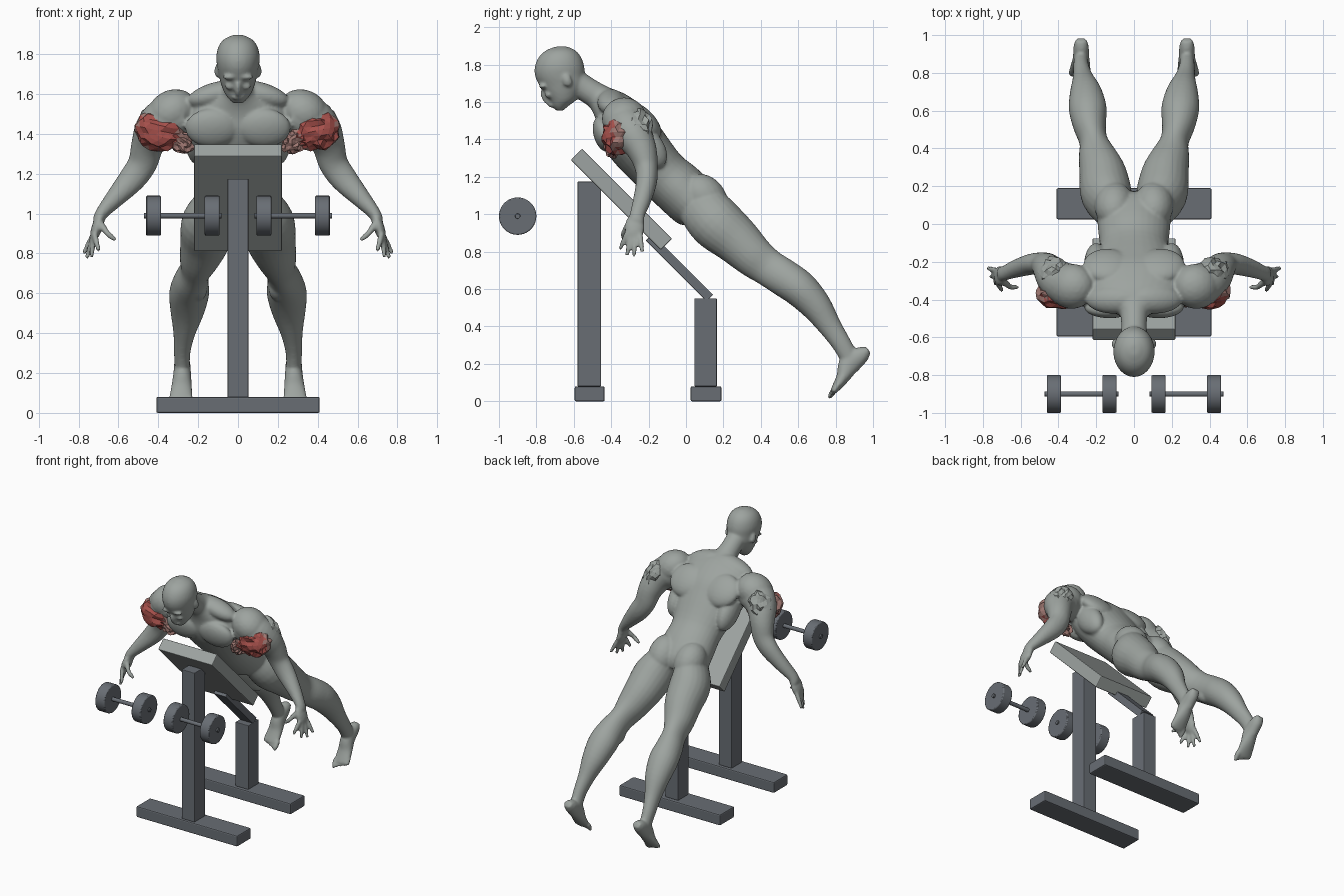
import bpy, bmesh, math, random
from mathutils import Vector, Matrix

old = bpy.data.objects.get("Cube")
if old:
    bpy.data.objects.remove(old, do_unlink=True)
random.seed(4)


def material(name, r, g, b):
    m = bpy.data.materials.new(name)
    m.use_nodes = True
    m.diffuse_color = (r, g, b, 1)
    m.node_tree.nodes["Principled BSDF"].inputs["Base Color"].default_value = (r, g, b, 1)
    return m


SKIN = material("grey skin", .34, .37, .35)
FRAME = material("frame grey", .14, .155, .175)
PAD = material("pad grey", .34, .37, .36)
RED = material("muscle red", .38, .08, .07)
FADED = material("faded red", .35, .19, .17)


def make(name, bm, *mats):
    bmesh.ops.recalc_face_normals(bm, faces=bm.faces)
    me = bpy.data.meshes.new(name)
    bm.to_mesh(me)
    bm.free()
    ob = bpy.data.objects.new(name, me)
    bpy.context.collection.objects.link(ob)
    for m in mats:
        me.materials.append(m)
    return ob


def box(name, center, size, mat, tilt=0, bevel=.008):
    bm = bmesh.new()
    bmesh.ops.create_cube(bm, size=1, matrix=Matrix.Diagonal((*size, 1)))
    ob = make(name, bm, mat)
    ob.location = center
    ob.rotation_euler.x = math.radians(tilt)
    b = ob.modifiers.new("bevel", "BEVEL")
    b.width, b.segments = bevel, 2
    return ob


def ball(bm, s, c, r, tilt=0, lean=0):
    """Ellipsoid, tilted about x and leaned about y, on side s."""
    turn = Matrix.Rotation(math.radians(lean * s), 4, 'Y') @ Matrix.Rotation(math.radians(tilt), 4, 'X')
    m = Matrix.Translation((c[0] * s, c[1], c[2])) @ turn @ Matrix.Diagonal((*r, 1))
    return bmesh.ops.create_icosphere(bm, subdivisions=3, radius=1, matrix=m)["verts"]


def smooth_path(rows, steps=4):
    """Catmull-Rom through the section rows."""
    out = []
    for i in range(len(rows) - 1):
        a, b, c, d = (rows[min(max(i + k, 0), len(rows) - 1)] for k in (-1, 0, 1, 2))
        for j in range(steps):
            t = j / steps
            out.append([q + .5 * t * (r - p + t * (2*p - 5*q + 4*r - e + t * (3*(q - r) + e - p)))
                        for p, q, r, e in zip(a, b, c, d)])
    return out + [list(rows[-1])]


def loft(bm, s, rows, n=24, flat=False):
    """Tube through rows of x, y, z, half width, half depth."""
    rows = smooth_path(rows)
    rings = []
    for i, (x, y, z, w, d) in enumerate(rows):
        p, q = rows[max(i - 1, 0)], rows[min(i + 1, len(rows) - 1)]
        t = Vector((0, 0, 1)) if flat else Vector([q[k] - p[k] for k in range(3)]).normalized()
        u = (Vector((1, 0, 0)) - t * t.x).normalized()
        v = t.cross(u)
        ring = []
        for k in range(n):
            a = math.tau * k / n
            co = Vector((x, y, z)) + u * w * math.cos(a) + v * d * math.sin(a)
            ring.append(bm.verts.new((co.x * s, co.y, co.z)))
        rings.append(ring)
    for a, b in zip(rings, rings[1:]):
        for k in range(n):
            bm.faces.new((a[k], a[k - 1], b[k - 1], b[k]))
    bm.faces.new(rings[0])
    bm.faces.new(rings[-1])


def finger(bm, s, a, b, r):
    mid = [(p + q) / 2 for p, q in zip(a, b)]
    loft(bm, s, [(*a, r, r), (*mid, r, r), (*b, r * .75, r * .75)], 10)
    ball(bm, s, b, (r * .75,) * 3)


# Trunk and neck
body = bmesh.new()
loft(body, 1, [(0, -.60, 1.71, .07, .07), (0, -.52, 1.66, .068, .068), (0, -.46, 1.62, .09, .075),
               (0, -.39, 1.555, .23, .115), (0, -.33, 1.47, .27, .15), (0, -.26, 1.37, .245, .155),
               (0, -.13, 1.22, .185, .14), (0, -.03, 1.13, .19, .145), (0, .06, 1.04, .19, .135),
               (0, .10, .99, .12, .09)], 32)

# Head, as level rings from chin to crown
loft(body, 1, [(0, -.675, 1.555, .025, .02), (0, -.672, 1.58, .05, .045), (0, -.66, 1.61, .07, .072),
               (0, -.66, 1.65, .085, .10), (0, -.66, 1.69, .095, .125), (0, -.674, 1.74, .105, .133),
               (0, -.676, 1.79, .109, .132), (0, -.674, 1.84, .097, .113), (0, -.67, 1.875, .07, .08),
               (0, -.665, 1.897, .025, .03)], 32, True)
ball(body, 1, (0, -.752, 1.625), (.017, .02, .045), 25)
ball(body, 1, (0, -.715, 1.583), (.03, .02, .014))

for s in (1, -1):
    # Face and ears
    ball(body, s, (.04, -.765, 1.685), (.038, .022, .014))
    ball(body, s, (.04, -.735, 1.64), (.025, .02, .02))
    ball(body, s, (.105, -.635, 1.715), (.013, .024, .036), 20)
    # Chest, shoulder blade, neck slope and seat muscles
    ball(body, s, (.13, -.44, 1.43), (.135, .055, .10), 15)
    ball(body, s, (.14, -.22, 1.50), (.13, .055, .12), 42)
    ball(body, s, (.11, -.40, 1.60), (.15, .075, .06), 0, 15)
    ball(body, s, (.20, -.22, 1.37), (.065, .09, .15), 42)
    ball(body, s, (.105, .10, 1.09), (.105, .11, .14), 42)
    # Leg
    loft(body, s, [(.10, .07, 1.06, .10, .13), (.145, .155, .96, .135, .145), (.165, .265, .865, .125, .13),
                   (.195, .36, .775, .10, .112), (.215, .44, .715, .075, .10), (.235, .525, .66, .088, .10),
                   (.245, .61, .60, .10, .097), (.255, .695, .51, .085, .083), (.27, .77, .40, .055, .062),
                   (.28, .83, .31, .042, .052), (.28, .87, .24, .038, .05)])
    ball(body, s, (.20, .50, .62), (.045, .05, .07), 50)
    # Foot and toes
    loft(body, s, [(.28, .975, .275, .028, .02), (.28, .94, .25, .04, .045), (.28, .875, .20, .044, .058),
                   (.283, .84, .13, .052, .037), (.287, .80, .07, .06, .022), (.288, .785, .05, .055, .016)])
    for i in range(5):
        x = .238 + .024 * i
        finger(body, s, (x, .80, .07), (x, .768 + .006 * i, .024 + .008 * i), .017 if i == 0 else .013)
    # Shoulder, arm and forearm
    ball(body, s, (.33, -.33, 1.51), (.13, .12, .11), 0, 30)
    loft(body, s, [(.26, -.34, 1.50, .10, .10), (.36, -.32, 1.47, .115, .115), (.42, -.28, 1.42, .10, .10),
                   (.455, -.235, 1.34, .082, .08), (.48, -.212, 1.25, .073, .062), (.535, -.212, 1.17, .067, .056),
                   (.62, -.235, 1.075, .048, .048), (.685, -.26, 1.0, .032, .04), (.70, -.265, .96, .03, .042)])
    # Hand
    ball(body, s, (.708, -.275, .93), (.027, .053, .075), 0, -18)
    for y0, tip in ((-.313, (.70, -.35, .82)), (-.292, (.735, -.315, .785)),
                    (-.268, (.757, -.278, .782)), (-.246, (.772, -.235, .805))):
        finger(body, s, (.722, y0, .90), tip, .015)
    finger(body, s, (.695, -.30, .955), (.655, -.335, .90), .018)
    finger(body, s, (.655, -.335, .90), (.62, -.335, .872), .015)

figure = make("figure", body, SKIN)
fuse = figure.modifiers.new("fuse", "REMESH")
fuse.mode, fuse.voxel_size, fuse.use_smooth_shade = 'VOXEL', .009, True
soft = figure.modifiers.new("soften", "SMOOTH")
soft.factor, soft.iterations = .5, 4

# Torn red upper-arm muscles with ragged grey edges
for s, side in ((1, "left"), (-1, "right")):
    bm = bmesh.new()
    core = Vector((.40 * s, -.40, 1.41))
    ball(bm, s, (.39, -.365, 1.415), (.125, .085, .10), 0, -12)
    ball(bm, s, (.29, -.39, 1.365), (.075, .045, .05), 0, -35)
    ball(bm, s, (.425, -.27, 1.45), (.075, .095, .12), 0, -25)
    bm.normal_update()
    for v in bm.verts:
        v.co += v.normal * random.uniform(-.013, .011)
    for f in bm.faces:
        c = f.calc_center_median()
        d = (c - core).length + random.uniform(-.012, .012)
        f.material_index = 2 if c.y > -.30 or c.z > 1.52 else 0 if d < .105 else 1
    make(side + "_arm_muscle", bm, RED, FADED, SKIN)

# Bench
box("front_foot_bar", (0, -.515, .04), (.82, .16, .08), FRAME)
box("rear_foot_bar", (0, .107, .04), (.82, .165, .08), FRAME)
box("front_post", (0, -.517, .627), (.105, .125, 1.095), FRAME, 0, .004)
box("rear_post", (0, .105, .315), (.105, .12, .47), FRAME, 0, .004)
box("slanted_beam", (0, -.035, .715), (.10, .46, .05), FRAME, -45, .004)
box("chest_pad", (0, -.345, 1.08), (.44, .68, .085), PAD, -45, .006)


# Dumbbells
def rod(name, x, radius, length, bevel):
    bm = bmesh.new()
    bmesh.ops.create_cone(bm, cap_ends=True, segments=40, radius1=radius, radius2=radius, depth=length,
                          matrix=Matrix.Rotation(math.pi / 2, 4, 'Y'))
    ob = make(name, bm, FRAME)
    ob.location = (x, -.9, .99)
    b = ob.modifiers.new("bevel", "BEVEL")
    b.width, b.segments, b.limit_method = bevel, 2, 'ANGLE'
    for f in ob.data.polygons:
        f.use_smooth = len(f.vertices) == 4
    ob.data.set_sharp_from_angle(angle=math.radians(35))


for s, side in ((1, "left"), (-1, "right")):
    rod(side + "_dumbbell_bar", s * .278, .014, .39, .002)
    rod(side + "_dumbbell_inner_weight", s * .13, .10, .075, .006)
    rod(side + "_dumbbell_outer_weight", s * .424, .10, .075, .006)
